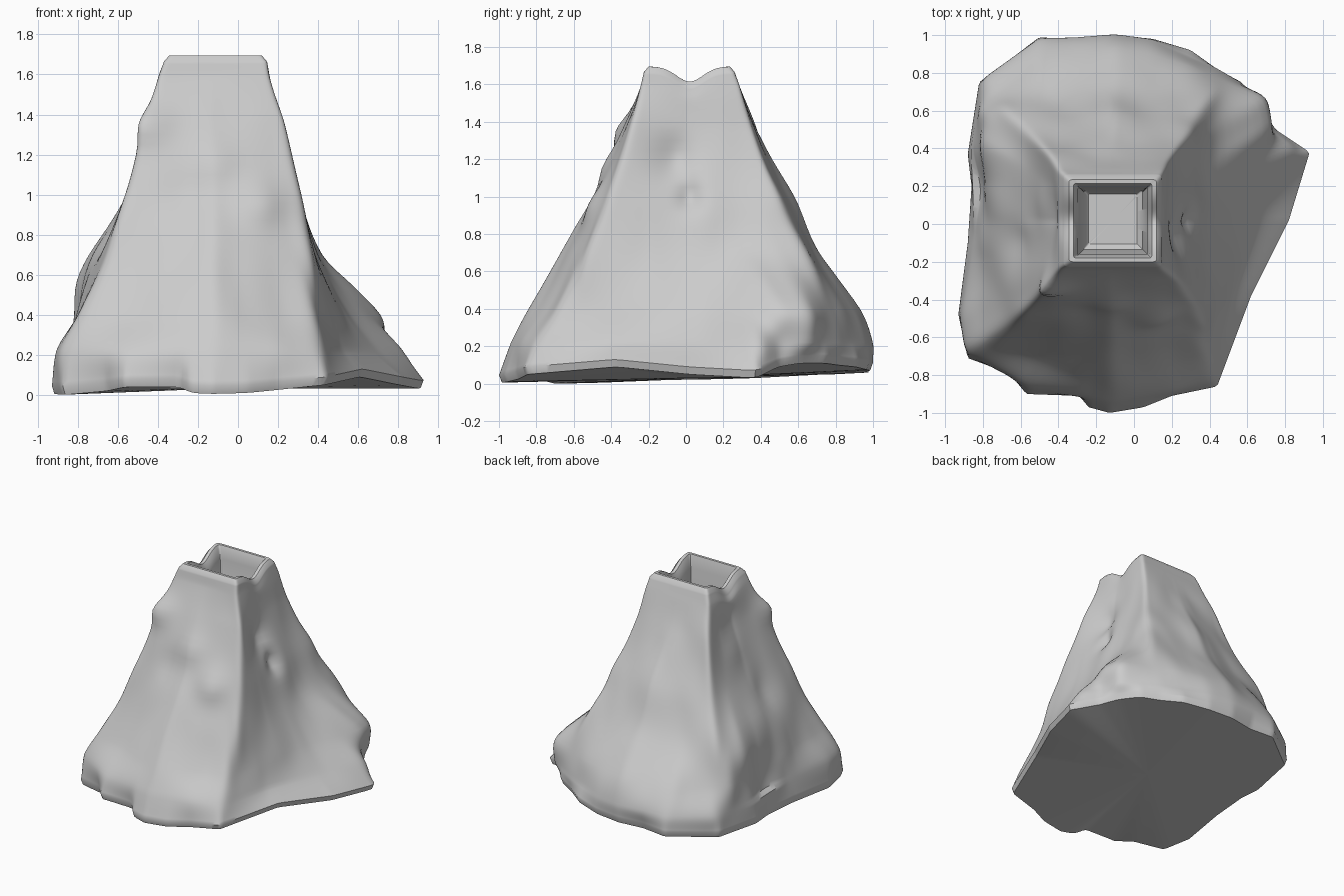
import bpy, bmesh, math
from mathutils import Vector, noise

if "Cube" in bpy.data.objects:
    bpy.data.objects.remove(bpy.data.objects["Cube"])

CX, CY = -0.11, 0.02      # vertical axis of the vent
N = 288                   # points round each ring
STEPS = 7                 # rings between two contour levels

# Contour outlines, counter-clockwise from the front left ridge
BASE = [(-.88,-.71), (-.66,-.79), (-.57,-.9), (-.29,-.91), (-.24,-.97), (-.13,-1), (.05,-.97),
        (.2,-.91), (.44,-.86), (.62,-.38), (.82,.02), (.93,.38), (.75,.5), (.67,.62), (.57,.75),
        (.44,.82), (.3,.92), (.1,.98), (-.1,1), (-.3,.97), (-.5,.99), (-.75,.8), (-.82,.75),
        (-.88,.37), (-.86,.2), (-.88,-.1), (-.93,-.48)]
# Height of the bottom edge at each base point
EDGE = [.01, .03, .05, .05, .02, .015, .02, .035, .06, .1, .06, .04, .1, .12, .12,
        .11, .1, .085, .08, .075, .07, .06, .06, .04, .035, .03, .015]
SKIRT = [(-.89,-.67), (-.57,-.85), (-.12,-.94), (.2,-.88), (.42,-.8), (.52,-.4), (.7,.1), (.84,.39),
         (.72,.5), (.7,.66), (.44,.82), (.1,.97), (-.1,1), (-.5,.97), (-.8,.76), (-.86,.4), (-.84,-.05),
         (-.91,-.48)]
LOW = [(-.8,-.62), (-.12,-.85), (.38,-.68), (.46,-.4), (.56,.1), (.72,.5), (.68,.66), (.44,.77),
       (.1,.9), (-.1,.93), (-.5,.85), (-.82,.6), (-.8,.05)]
MID = [(-.66,-.53), (-.12,-.67), (.37,-.53), (.4,.05), (.43,.5), (.39,.65), (-.1,.71),
       (-.68,.6), (-.74,.4), (-.72,.05)]
UPPER = [(-.57,-.44), (-.12,-.5), (.32,-.42), (.3,0), (.29,.48), (-.1,.58), (-.56,.48), (-.54,.03)]
NECK = [(-.47,-.33), (-.13,-.34), (.235,-.3), (.19,0), (.2,.36), (-.12,.38), (-.46,.38), (-.42,.02)]


def rect(x0, x1, y0, y1):
    return [(x0, y0), (x1, y0), (x1, y1), (x0, y1)]


LEVELS = [(.08, BASE), (.22, SKIRT), (.4, LOW), (.7, MID), (1.0, UPPER), (1.35, NECK),
          (1.58, rect(-.4, .16, -.245, .29)), (1.665, rect(-.37, .145, -.225, .26))]

# Lumps and hollows: x, y, z, radius, push outward
LUMPS = [(-.43,-.35,1.36,.1,.06), (.22,-.08,1.2,.12,-.06), (.3,.02,1.0,.07,-.05),
         (.1,-.47,.95,.12,.04), (-.1,-.4,1.15,.1,.025), (-.28,-.5,1.02,.12,-.02),
         (.28,.5,1.0,.13,.02), (-.84,.2,.25,.15,-.04),
         (-.5,.1,1.2,.12,.02), (-.6,-.1,.8,.14,-.03), (-.8,.42,.55,.14,.03)]


def radius(poly, a):
    """Distance from the axis to the outline in direction a, and where it was hit."""
    dx, dy = math.cos(a), math.sin(a)
    best = (0, 0, 0)
    for k, ((x0, y0), (x1, y1)) in enumerate(zip(poly, poly[1:] + poly[:1])):
        ex, ey = x1 - x0, y1 - y0
        den = dx * ey - dy * ex
        if abs(den) < 1e-9:
            continue
        px, py = x0 - CX, y0 - CY
        t, s = (px * ey - py * ex) / den, (px * dy - py * dx) / den
        if t > 0 and -1e-6 <= s <= 1 + 1e-6:
            best = max(best, (t, k, s))
    return best


def smooth(r, passes):
    for _ in range(passes):
        r = [(r[i - 1] + 2 * r[i] + r[(i + 1) % N]) / 4 for i in range(N)]
    return r


ANGLES = [2 * math.pi * i / N for i in range(N)]


def radii(poly, blur):
    return smooth([radius(poly, a)[0] for a in ANGLES], blur)


hits = [radius(BASE, a) for a in ANGLES]
edge = smooth([EDGE[k] * (1 - s) + EDGE[(k + 1) % len(EDGE)] * s for _, k, s in hits], 3)
low = min(edge)
edge = [e - low for e in edge]


def place(i, r, z):
    """Ring point with the wavy hem, lumps, fine roughness and notched rim applied."""
    a = ANGLES[i]
    p = Vector((CX + r * math.cos(a), CY + r * math.sin(a), z))
    if .2 < z < 1.58:
        for x, y, h, size, push in LUMPS:
            r += push * math.exp(-(p - Vector((x, y, h))).length_squared / size ** 2)
        fade = min(1, (z - .2) / .2, (1.58 - z) / .2)
        r += fade * .014 * noise.noise(Vector((p.x * 5, p.y * 5, p.z * 2.2)))
    if z < .22:
        z = edge[i] + .04 + (z - .08) / .14 * (.18 - edge[i])
    if z > 1.4 and abs(p.x - CX) > abs(p.y - CY):
        z -= .08 * min(1, (z - 1.4) / .25) * math.exp(-((p.y - CY) / .1) ** 2)
    return (CX + r * math.cos(a), CY + r * math.sin(a), z)


# Outer slopes: smooth curve through the contour levels
zs = [z for z, _ in LEVELS]
rs = [radii(poly, 0 if k == 0 else 4) for k, (_, poly) in enumerate(LEVELS)]
rings = [[(CX + .985 * rs[0][i] * math.cos(a), CY + .985 * rs[0][i] * math.sin(a), edge[i])
          for i, a in enumerate(ANGLES)]]


def slope(k, i):
    lo, hi = max(k - 1, 0), min(k + 1, len(zs) - 1)
    return (rs[hi][i] - rs[lo][i]) / (zs[hi] - zs[lo])


for k in range(len(zs) - 1):
    h = zs[k + 1] - zs[k]
    for j in range(STEPS):
        t = j / STEPS
        a, b = 2 * t**3 - 3 * t**2 + 1, t**3 - 2 * t**2 + t
        c, d = 3 * t**2 - 2 * t**3, t**3 - t**2
        rings.append([place(i, a * rs[k][i] + b * h * slope(k, i) + c * rs[k + 1][i]
                            + d * h * slope(k + 1, i), zs[k] + t * h) for i in range(N)])
rings.append([place(i, rs[-1][i], zs[-1]) for i in range(N)])

# Rounded rim, steep square vent with a bevelled floor
for z, box, blur in [(1.695, rect(-.345, .12, -.2, .235), 3), (1.695, rect(-.32, .095, -.18, .215), 2),
                     (1.66, rect(-.3, .08, -.17, .2), 1), (1.6, rect(-.29, .07, -.16, .192), 0),
                     (1.27, rect(-.265, .045, -.135, .175), 0), (1.24, rect(-.24, .015, -.105, .16), 0)]:
    r = radii(box, blur)
    rings.append([place(i, r[i], z) if z > 1.58 else
                  (CX + r[i] * math.cos(a), CY + r[i] * math.sin(a), z) for i, a in enumerate(ANGLES)])

# Skin the rings
bm = bmesh.new()
loops = [[bm.verts.new(p) for p in ring] for ring in rings]
for lo, hi in zip(loops, loops[1:]):
    for i in range(N):
        j = (i + 1) % N
        bm.faces.new((lo[i], lo[j], hi[j], hi[i]))

# Underside and vent floor
for loop, z, flip in ((loops[0], .03, True), (loops[-1], 1.24, False)):
    c = bm.verts.new((CX, CY, z))
    for i in range(N):
        tri = (loop[i], loop[(i + 1) % N], c)
        bm.faces.new(tri[::-1] if flip else tri)

mesh = bpy.data.meshes.new("volcano_cone")
bm.to_mesh(mesh)
bm.free()
cone = bpy.data.objects.new("volcano_cone", mesh)
bpy.context.collection.objects.link(cone)
bpy.context.view_layer.objects.active = cone
cone.select_set(True)
bpy.ops.object.shade_smooth_by_angle(angle=math.radians(40))
